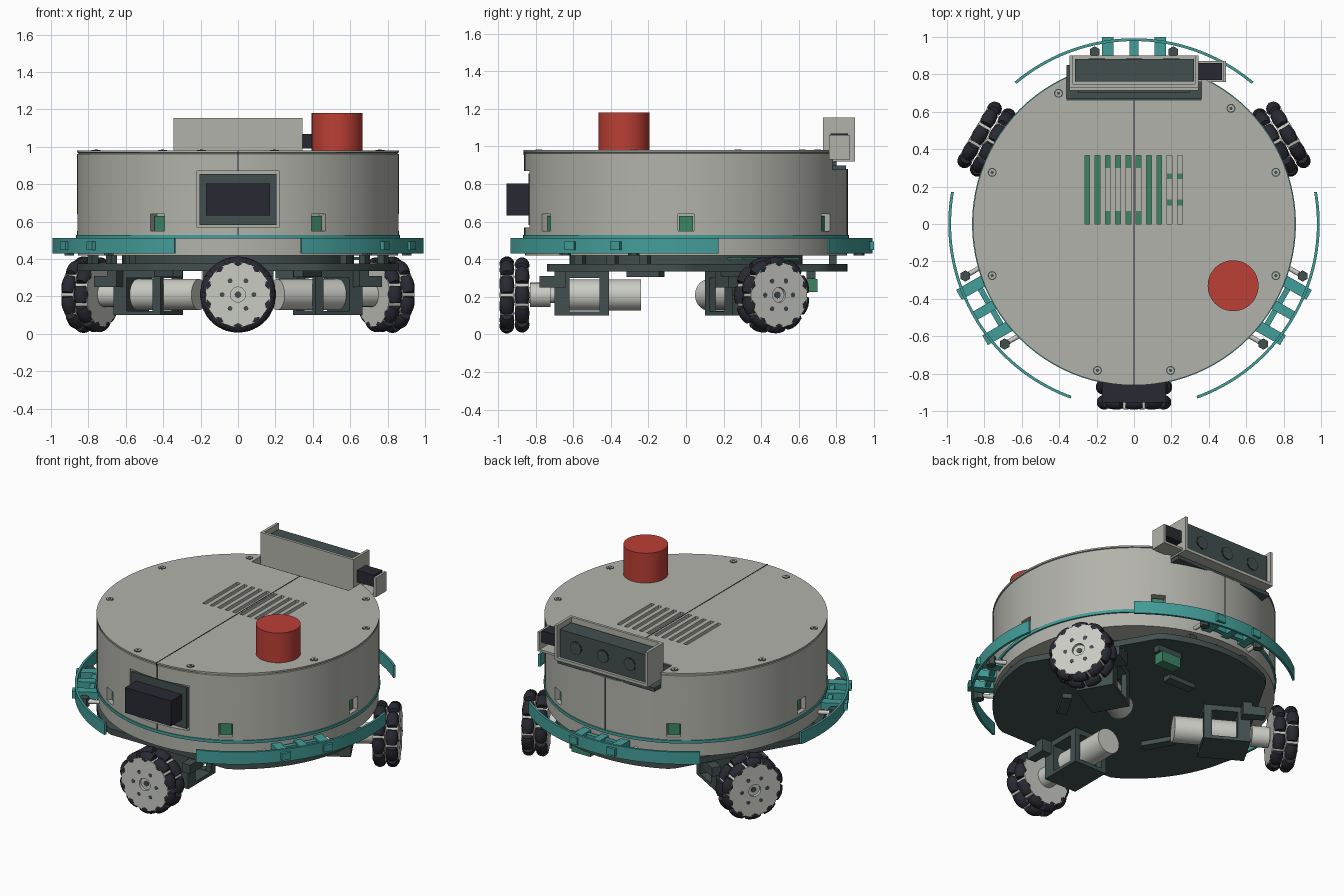
import bpy, bmesh
from math import pi, sin, cos, radians
from mathutils import Matrix, Vector

if "Cube" in bpy.data.objects:
    bpy.data.objects.remove(bpy.data.objects["Cube"])


def material(name, *rgb):
    m = bpy.data.materials.new(name)
    m.use_nodes = True
    m.diffuse_color = (*rgb, 1)
    m.node_tree.nodes["Principled BSDF"].inputs["Base Color"].default_value = (*rgb, 1)
    return m


GREY = material("warm grey plastic", .45, .45, .41)
PALE = material("pale metal", .6, .6, .56)
DARK = material("dark slate", .055, .078, .078)
BLACK = material("black rubber", .022, .022, .033)
TEAL = material("teal plastic", .055, .34, .32)
GREEN = material("circuit green", .045, .23, .13)
RED = material("button red", .5, .05, .035)

made = []


def finish(name, mat, bm):
    bmesh.ops.recalc_face_normals(bm, faces=bm.faces)
    mesh = bpy.data.meshes.new(name)
    bm.to_mesh(mesh)
    bm.free()
    mesh.materials.append(mat)
    ob = bpy.data.objects.new(name, mesh)
    bpy.context.collection.objects.link(ob)
    made.append(ob)
    return ob


def turn(deg):
    return Matrix.Rotation(radians(deg), 4, 'Z')


def boxes(name, mat, spans, angles=(0,)):
    """Boxes given as x0, x1, y0, y1, z0, z1, repeated at each angle around z."""
    bm = bmesh.new()
    for a in angles:
        for x0, x1, y0, y1, z0, z1 in spans:
            mid = Vector((x0 + x1, y0 + y1, z0 + z1)) / 2
            size = Matrix.Diagonal((x1 - x0, y1 - y0, z1 - z0, 1))
            bmesh.ops.create_cube(bm, size=1, matrix=turn(a) @ Matrix.Translation(mid) @ size)
    return finish(name, mat, bm)


def lathe(name, mat, profile, places=(Matrix(),), segs=32):
    """Spin (radius, height) points around local z, once per matrix."""
    bm = bmesh.new()
    for m in places:
        rings = []
        for r, z in profile:
            n = segs if r > 0 else 1
            rings.append([bm.verts.new(m @ Vector((r * cos(2 * pi * i / segs),
                          r * sin(2 * pi * i / segs), z))) for i in range(n)])
        for a, b in zip(rings, rings[1:]):
            for i in range(segs):
                j = (i + 1) % segs
                quad = [a[i % len(a)], a[j % len(a)], b[j % len(b)], b[i % len(b)]]
                bm.faces.new(list(dict.fromkeys(quad)))
    return finish(name, mat, bm)


def rod(name, mat, r, z0, z1, places=(Matrix(),), segs=32):
    return lathe(name, mat, [(0, z0), (r, z0), (r, z1), (0, z1)], places, segs)


def prism(name, mat, outline, z0, z1):
    bm = bmesh.new()
    face = bm.faces.new([bm.verts.new((x, y, z0)) for x, y in outline])
    new = bmesh.ops.extrude_face_region(bm, geom=[face])["geom"]
    bmesh.ops.translate(bm, vec=(0, 0, z1 - z0),
                        verts=[v for v in new if isinstance(v, bmesh.types.BMVert)])
    return finish(name, mat, bm)


def polar(r, deg):
    return r * cos(radians(deg)), r * sin(radians(deg))


def at(x, y, z):
    return Matrix.Translation((x, y, z))


WHEELS = (-90, 30, 150)
BUMPERS = (90, -30, 210)
WINDOWS = range(0, 360, 60)
AXLE = .21
ALONG_X = Matrix.Rotation(pi / 2, 4, 'Y')
ALONG_Y = Matrix.Rotation(-pi / 2, 4, 'X')

# Body shell with lid groove, vents, sensor windows, screen recess and tray notch
body = lathe("body_shell", GREY, [(0, .53), (.86, .53), (.86, .962), (.854, .964),
             (.854, .968), (.862, .97), (.862, .98), (0, .98)], segs=96)
vents = [(x - .013, x + .013, 0, .365, .94, 1) for x in (-.25 + .055 * i for i in range(10))]
cutters = [boxes("vent_cutter", GREY, vents + [(-.22, .22, -1, -.82, .57, .87),
                                               (-.36, .36, .66, 1, .88, 1.1)]),
           boxes("window_cutter", GREY, [(.79, .95, -.043, .043, .55, .64)], WINDOWS)]
for c in cutters:
    c.hide_render = True
    mod = body.modifiers.new("cut", 'BOOLEAN')
    mod.object = c
    mod.solver = 'EXACT'
    bpy.context.view_layer.objects.active = body
    bpy.ops.object.modifier_apply(modifier=mod.name)
    made.remove(c)
    bpy.data.objects.remove(c)

# Things seen through the openings
boxes("circuit_board", GREEN, [(-.27, .15, -.01, .37, .92, .944),
                               (.16, .27, .1, .13, .92, .944), (.16, .27, .24, .27, .92, .944)])
boxes("board_cover", GREY, [(-.16, .05, .07, .3, .92, .948)])
boxes("window_sensor", GREEN, [(.78, .83, -.036, .036, .55, .63)], WINDOWS)
boxes("shell_seam", BLACK, [(-.003, .003, 0, .862, .53, .88), (-.003, .003, -.864, .66, .955, .9815),
                            (-.003, .003, -.862, -.7, .53, .57), (-.003, .003, -.862, -.7, .87, .96)])

# Lid screws
screws = [at(*polar(.807, a), .98) for a in (-104, -76, -20, 20, 50, 120, 160, 200)]
rod("screw_recess", DARK, .024, -.01, .002, screws, 16)
rod("screw_head", GREY, .018, -.01, .004, screws, 16)
rod("screw_socket", DARK, .009, -.01, .005, screws, 6)

# Stop button and front screen
rod("stop_button", RED, .136, .97, 1.18, [at(.53, -.33, 0)], 48)
boxes("screen_panel", DARK, [(-.205, .205, -.838, -.81, .582, .855)])
boxes("screen_block", BLACK, [(-.17, .17, -.955, -.82, .633, .803)])

# Rear sensor tray: open at the top and back
boxes("tray_shelf", DARK, [(-.36, .36, .655, .85, .875, .9), (-.36, .36, .655, .67, .88, .975),
                           (-.3, .3, .7, .8, .89, .925)])
boxes("sensor_tray", GREY, [(-.345, .345, .73, .748, .925, 1.155), (-.345, .345, .715, .9, .92, .94),
                            (-.345, -.327, .73, .9, .925, 1.155), (.327, .345, .73, .9, .925, 1.155)])
boxes("sensor_bar", DARK, [(-.315, .32, .762, .882, .94, 1.125)])
lenses = [at(x, .88, 1.03) @ ALONG_Y for x in (-.2, 0, .2)]
rod("lens_rim", BLACK, .044, 0, .004, lenses)
rod("lens_glass", DARK, .038, 0, .006, lenses)
boxes("side_bracket", GREY, [(.34, .492, .76, .872, .93, .945), (.476, .492, .76, .872, .93, 1.06)])
boxes("side_sensor", BLACK, [(.34, .47, .77, .862, .99, 1.068)])

# Base ring, separating layer and lower deck with flats behind the wheels
rod("teal_layer", TEAL, .866, .51, .53, segs=96)
rod("base_ring", GREY, .856, .42, .51, segs=96)
rod("deck_spacer", DARK, .62, .37, .42, segs=48)
boxes("deck_board", GREEN, [(.35, .7, -.2, .2, .395, .41)], (40,))


def deck_radius(a):
    off = min(abs((a - w + 180) % 360 - 180) for w in WHEELS)
    return min(.86, .74 / cos(radians(off)))


prism("lower_deck", DARK, [polar(deck_radius(a), a) for a in range(0, 360, 3)], .335, .375)
boxes("deck_post", DARK, [(.76, .8, s - .025, s + .025, .37, .43) for s in (-.2, 0, .2)], BUMPERS)
boxes("deck_block", DARK, [(.4, .46, -.1, .1, .305, .34)], BUMPERS)
boxes("low_sensor", GREEN, [(.63, .7, -.36, -.22, .225, .295)], (90,))
boxes("low_sensor_arm", DARK, [(.64, .69, -.38, -.2, .295, .34)], (90,))

# Bumper arcs with their arms and bolts
for c in BUMPERS:
    sweep = range(c - 40, c + 41, 2)
    arc = [polar(.993, a) for a in sweep] + [polar(.978, a) for a in reversed(sweep)]
    prism("bumper_arc", TEAL, arc, .43, .512)
boxes("bumper_arm", TEAL, [(.8, 1.0, s - .03, s + .03, .448, .495) for s in (-.14, .14)]
      + [(.8, .98, -.025, .025, .448, .495), (.87, .9, -.17, .17, .455, .485)], BUMPERS)
bolts = [turn(c) @ at(.92, s, 0) for c in BUMPERS for s in (-.21, .21)]
rod("bolt_nut", DARK, .03, .42, .48, bolts, 6)
rod("bolt_shank", PALE, .013, -.1, 0, [b @ at(0, 0, .45) @ ALONG_X for b in bolts], 12)

# Omni wheels: two rows of barrel rollers around drilled discs
ROWS = (.872, .953)
axles = [turn(w) @ at(0, 0, AXLE) for w in WHEELS]
discs = [m @ at(x, 0, 0) @ ALONG_X for m in axles for x in ROWS]
lathe("wheel_disc", PALE, [(.04, -.037), (.172, -.037), (.172, .037), (.04, .037), (.04, -.037)],
      discs, 40)
holes = [m @ at(ROWS[1], 0, 0) @ Matrix.Rotation(i * pi / 3, 4, 'X') @ at(0, .085, 0) @ ALONG_X
         for m in axles for i in range(6)]
rod("wheel_hole", DARK, .013, .03, .038, holes, 12)
rollers = [m @ at(x, 0, 0) @ Matrix.Rotation((i + k / 2) * pi / 5, 4, 'X') @ at(0, .165, 0)
           for m in axles for k, x in enumerate(ROWS) for i in range(10)]
lathe("wheel_roller", BLACK, [(0, -.046), (.03, -.046), (.037, -.025), (.04, 0),
                              (.037, .025), (.03, .046), (0, .046)], rollers, 14)

# Drive motors, shafts and open cage brackets
drives = [m @ ALONG_X for m in axles]
rod("drive_shaft", PALE, .042, .6, .972, drives, 24)
rod("shaft_collar", PALE, .065, .72, .83, drives, 24)
rod("shaft_bore", DARK, .018, .96, .976, drives, 12)
rod("drive_motor", PALE, .083, .24, .64, drives, 40)
boxes("motor_bracket", DARK, [(.62, .7, -.12, .12, .1, .34), (.41, .46, -.12, .12, .1, .125),
                              (.41, .46, -.12, -.085, .1, .34), (.41, .46, .085, .12, .1, .34),
                              (.41, .7, -.12, .12, .1, .122), (.41, .7, -.12, .12, .3, .34),
                              (.69, .78, -.19, -.13, .25, .31), (.69, .78, .13, .19, .25, .31),
                              (.64, .7, -.19, .19, .25, .34)], WHEELS)

# Smooth curved faces, keep edges crisp
bpy.ops.object.select_all(action='DESELECT')
for ob in made:
    ob.select_set(True)
bpy.context.view_layer.objects.active = body
bpy.ops.object.shade_smooth_by_angle(angle=radians(32))
